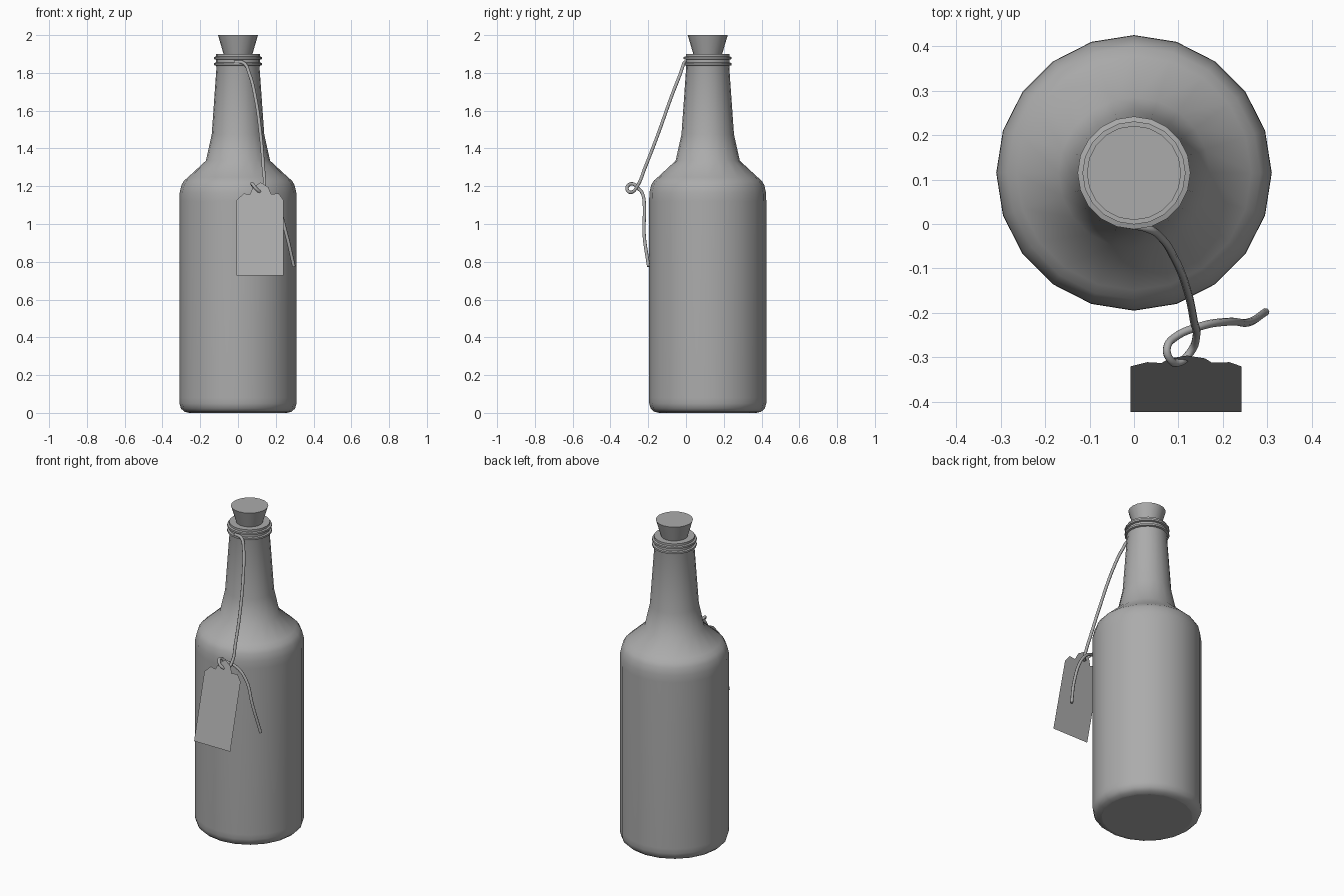
import bpy, bmesh, math

SIDES = 20
AXIS_Y = 0.115  # the bottle stands behind the hanging tag

cube = bpy.data.objects.get("Cube")
if cube:
    bpy.data.objects.remove(cube, do_unlink=True)

grey = bpy.data.materials.new("plain grey")
grey.use_nodes = True
colour = (0.41, 0.41, 0.41, 1)
grey.diffuse_color = colour
grey.node_tree.nodes["Principled BSDF"].inputs["Base Color"].default_value = colour


def add_mesh(name, bm):
    mesh = bpy.data.meshes.new(name)
    bm.to_mesh(mesh)
    bm.free()
    obj = bpy.data.objects.new(name, mesh)
    bpy.context.collection.objects.link(obj)
    mesh.materials.append(grey)
    return obj


def smooth(obj, angle):
    bpy.ops.object.select_all(action="DESELECT")
    obj.select_set(True)
    bpy.context.view_layer.objects.active = obj
    bpy.ops.object.shade_smooth_by_angle(angle=math.radians(angle))


def lathe(name, profile):
    """Turn a (radius, height) profile, bottom to top, and cap both ends."""
    bm = bmesh.new()
    rings = []
    for r, z in profile:
        angles = [math.tau * i / SIDES for i in range(SIDES)]
        rings.append([bm.verts.new((r * math.cos(a), AXIS_Y + r * math.sin(a), z)) for a in angles])
    for low, high in zip(rings, rings[1:]):
        for i in range(SIDES):
            j = (i + 1) % SIDES
            bm.faces.new((low[i], low[j], high[j], high[i]))
    bm.faces.new(rings[0][::-1])
    bm.faces.new(rings[-1])
    obj = add_mesh(name, bm)
    smooth(obj, 40)
    for face in obj.data.polygons:  # keep the caps flat
        if len(face.vertices) > 4:
            face.use_smooth = False
    return obj


# Bottle: rounded foot, straight body, soft shoulder and tapering neck
profile = [(0.258, 0), (0.283, 0.006), (0.302, 0.023), (0.31, 0.05), (0.31, 0.08),
           (0.31, 1.12), (0.309, 1.165), (0.299, 1.207), (0.285, 1.23), (0.264, 1.248),
           (0.17, 1.335), (0.139, 1.475), (0.114, 1.83)]
# Two rings around the neck, below a narrower lip
for z in (1.838, 1.87):
    profile += [(0.116, z), (0.127, z + 0.003), (0.127, z + 0.014), (0.116, z + 0.017)]
profile += [(0.116, 1.9), (0.07, 1.9)]
lathe("bottle", profile)

# Cork
lathe("cork", [(0.072, 1.885), (0.106, 2.0)])

# Paper tag: a thin leaning sheet with a notched top
outline = [(-0.008, 0.727), (0.242, 0.727), (0.242, 1.125), (0.215, 1.162), (0.175, 1.158),
           (0.16, 1.195), (0.12, 1.22), (0.08, 1.195), (0.062, 1.155), (0.03, 1.162), (-0.008, 1.125)]
bm = bmesh.new()
bm.faces.new([bm.verts.new((x, -0.423 + (z - 0.727) * 0.2576, z)) for x, z in outline])
add_mesh("tag", bm)

# String: from the neck, looped through the tag, with a loose end
path = [(-0.02, 0.0, 1.857), (0.03, -0.01, 1.852), (0.06, -0.03, 1.795), (0.09, -0.075, 1.68),
        (0.12, -0.15, 1.47), (0.135, -0.22, 1.29), (0.14, -0.255, 1.205), (0.127, -0.288, 1.168),
        (0.1, -0.312, 1.183), (0.08, -0.303, 1.207), (0.074, -0.28, 1.212), (0.092, -0.255, 1.19),
        (0.15, -0.23, 1.16), (0.21, -0.22, 1.09), (0.255, -0.222, 0.95), (0.296, -0.198, 0.775)]
curve = bpy.data.curves.new("string", "CURVE")
curve.dimensions = "3D"
curve.bevel_depth = 0.009
curve.bevel_resolution = 2
curve.resolution_u = 6
curve.use_fill_caps = True
spline = curve.splines.new("BEZIER")
spline.bezier_points.add(len(path) - 1)
for point, co in zip(spline.bezier_points, path):
    point.co = co
    point.handle_left_type = point.handle_right_type = "AUTO"
curve.materials.append(grey)
string = bpy.data.objects.new("string", curve)
bpy.context.collection.objects.link(string)
